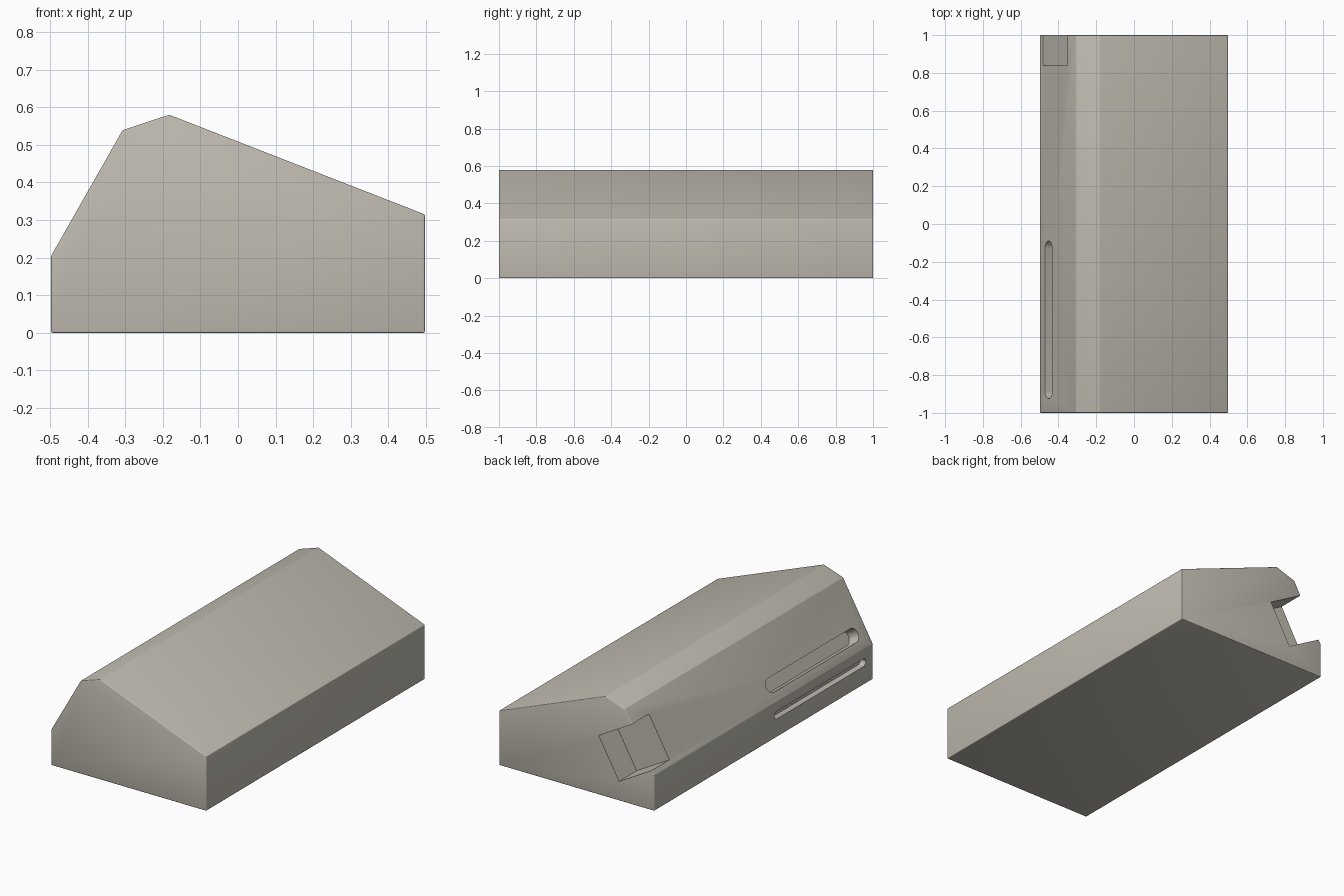
import bpy, bmesh
from math import pi, cos, sin, radians
from mathutils import Vector, Matrix

if "Cube" in bpy.data.objects:
    bpy.data.objects.remove(bpy.data.objects["Cube"])


def frame(origin, u, v):
    """Matrix with local x = u, y = v, z = u cross v."""
    u, v = Vector(u).normalized(), Vector(v).normalized()
    m = Matrix((u, v, u.cross(v))).transposed().to_4x4()
    return Matrix.Translation(origin) @ m


def add_prism(bm, points, start, end, matrix):
    """Add a closed extrusion of a 2D outline between two local depths."""
    low, high = [[bm.verts.new(matrix @ Vector((x, y, d))) for x, y in points]
                 for d in (start, end)]
    bm.faces.new(low[::-1])
    bm.faces.new(high)
    for i in range(len(points)):
        j = (i + 1) % len(points)
        bm.faces.new((low[i], low[j], high[j], high[i]))


def make_object(name, bm):
    bmesh.ops.recalc_face_normals(bm, faces=bm.faces)
    mesh = bpy.data.meshes.new(name)
    bm.to_mesh(mesh)
    bm.free()
    obj = bpy.data.objects.new(name, mesh)
    bpy.context.collection.objects.link(obj)
    return obj


def slot(a, b, mid, r, n=10):
    """Outline of a slot with round ends."""
    angles = [-pi / 2 + pi * i / n for i in range(n + 1)]
    return ([(b - r + r * cos(t), mid + r * sin(t)) for t in angles] +
            [(a + r - r * cos(t), mid - r * sin(t)) for t in angles])


# Wedge-shaped body, extruded front to back, with finely rounded edges
profile = [(-0.497, 0), (0.497, 0), (0.497, 0.315),
           (-0.183, 0.58), (-0.307, 0.539), (-0.497, 0.205)]
bm = bmesh.new()
add_prism(bm, profile, -1, 1, frame((0, 0, 0), (1, 0, 0), (0, 0, 1)))
bmesh.ops.recalc_face_normals(bm, faces=bm.faces)
bmesh.ops.bevel(bm, geom=list(bm.edges), offset=0.004, segments=3,
                profile=0.5, affect='EDGES')
body = make_object("wedge_body", bm)

# Frames on the slanted and vertical left faces; local z points inward
slope = frame((-0.497, 0, 0.205), (0, 1, 0), (0.19, 0, 0.334))
wall = frame((-0.497, 0, 0), (0, 1, 0), (0, 0, 1))

# Recesses: open notch at the back end, wide slot on the slope, narrow slot below
bm = bmesh.new()
add_prism(bm, [(0.84, 0.03), (1.1, 0.03), (1.1, 0.295), (0.84, 0.295)],
          -0.15, 0.242, slope)
add_prism(bm, slot(-0.925, -0.09, 0.09, 0.04), -0.03, 0.07, slope)
add_prism(bm, slot(-0.935, -0.10, 0.127, 0.022), -0.03, 0.035, wall)
cutter = make_object("recess_cutter", bm)
cutter.hide_render = True

# Cut the recesses, taking the first solver that produces the slots
bpy.context.view_layer.objects.active = body
body.select_set(True)
mod = body.modifiers.new("recesses", 'BOOLEAN')
mod.operation = 'DIFFERENCE'
mod.object = cutter
for solver in ('MANIFOLD', 'EXACT', 'FLOAT'):
    mod.solver = solver
    bpy.context.view_layer.update()
    result = body.evaluated_get(bpy.context.evaluated_depsgraph_get()).data
    if sum(-0.95 < v.co.y < -0.05 for v in result.vertices) >= 80:
        break
bpy.ops.object.modifier_apply(modifier=mod.name)
bpy.data.objects.remove(cutter)

# Warm grey finish, smooth across the rounded edges
paint = bpy.data.materials.new("warm_grey")
paint.diffuse_color = (0.53, 0.50, 0.44, 1)
paint.use_nodes = True
paint.node_tree.nodes["Principled BSDF"].inputs["Base Color"].default_value = paint.diffuse_color
body.data.materials.clear()
body.data.materials.append(paint)
bpy.ops.object.shade_smooth_by_angle(angle=radians(40))
